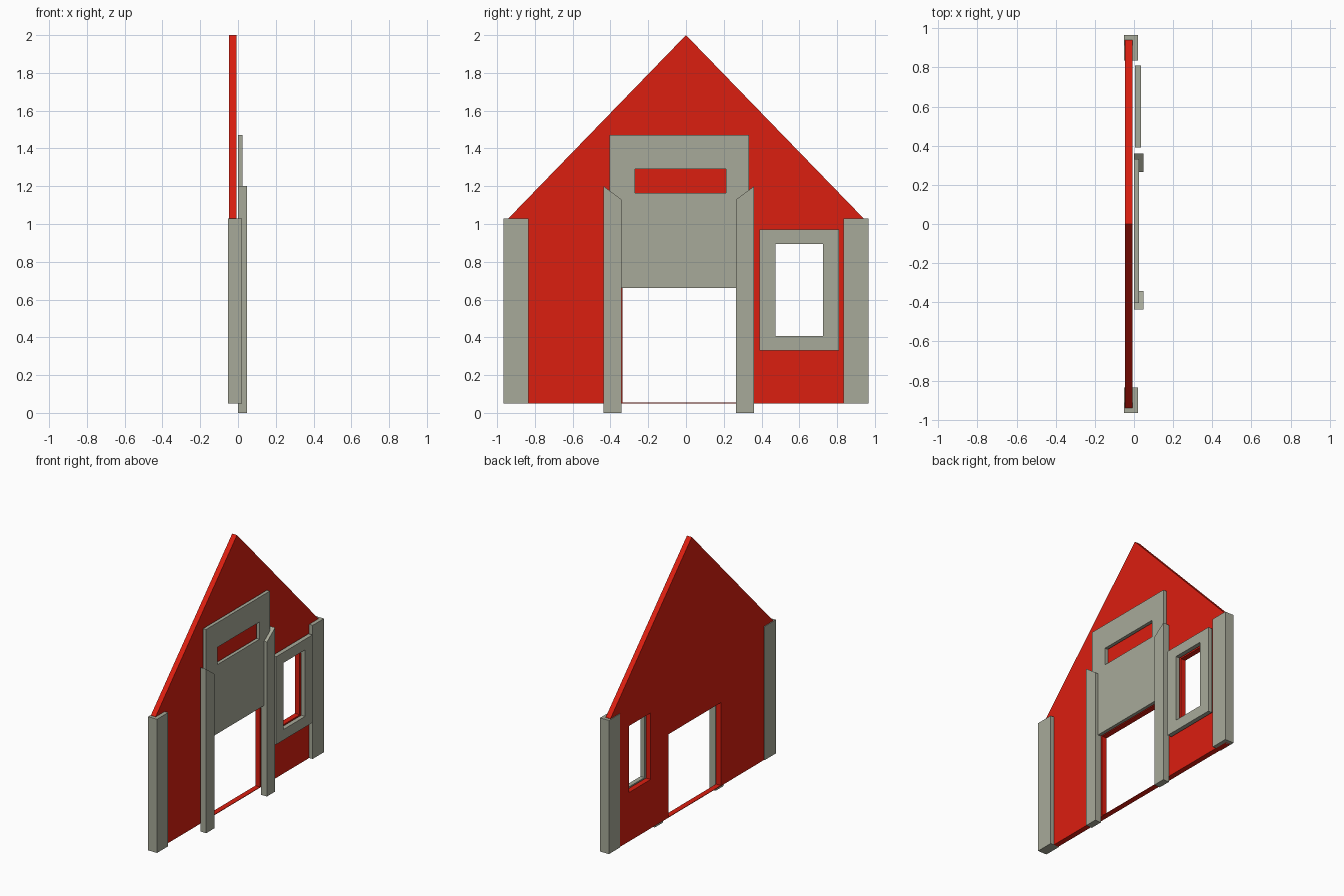
import bpy
import bmesh

if "Cube" in bpy.data.objects:
    bpy.data.objects.remove(bpy.data.objects["Cube"])


def material(name, rgb):
    mat = bpy.data.materials.new(name)
    mat.diffuse_color = (*rgb, 1.0)
    mat.use_nodes = True
    mat.node_tree.nodes["Principled BSDF"].inputs["Base Color"].default_value = mat.diffuse_color
    return mat


RED = material("red_paint", (0.71, 0.013, 0.005))
TRIM = material("trim_grey", (0.39, 0.40, 0.32))


def rect(y0, y1, z0, z1):
    return [(y0, z0), (y1, z0), (y1, z1), (y0, z1)]


def slab(name, x0, x1, loops, mat):
    """Extrude an outline (y, z), with optional hole loops, from x0 to x1."""
    bm = bmesh.new()
    edges = []
    for loop in loops:
        vs = [bm.verts.new((x0, y, z)) for y, z in loop]
        edges += [bm.edges.new((a, b)) for a, b in zip(vs, vs[1:] + vs[:1])]
    bmesh.ops.triangle_fill(bm, edges=edges, use_beauty=True, normal=(1, 0, 0))
    ext = bmesh.ops.extrude_face_region(bm, geom=bm.faces[:])
    moved = [g for g in ext["geom"] if isinstance(g, bmesh.types.BMVert)]
    bmesh.ops.translate(bm, verts=moved, vec=(x1 - x0, 0, 0))
    bmesh.ops.recalc_face_normals(bm, faces=bm.faces[:])
    mesh = bpy.data.meshes.new(name)
    bm.to_mesh(mesh)
    bm.free()
    mesh.materials.append(mat)
    ob = bpy.data.objects.new(name, mesh)
    bpy.context.collection.objects.link(ob)
    return ob


# Gabled wall with door and window openings
gable = [(-0.94, 0.05), (0.94, 0.05), (0.94, 1.03), (0, 2.0), (-0.94, 1.03)]
window = rect(0.475, 0.725, 0.408, 0.895)
door = rect(-0.337, 0.268, 0.054, 0.66)
slab("gable_wall", -0.047, -0.008, [gable, door, window], RED)

# Window surround
slab("window_frame", 0.004, 0.036, [rect(0.39, 0.81, 0.33, 0.972), window], TRIM)

# Panel above the door with a slot
slab("door_header", 0.0, 0.025,
     [rect(-0.405, 0.333, 0.66, 1.472), rect(-0.27, 0.213, 1.165, 1.292)], TRIM)

# Mirrored pairs: corner boards and slant-topped door posts
for side, s in (("left", -1), ("right", 1)):
    slab("corner_board_" + side, -0.052, 0.02,
         [rect(s * 0.835, s * 0.965, 0.05, 1.028)], TRIM)
    mid = -0.038
    inner, outer = mid + s * 0.304, mid + s * 0.398
    slab("door_post_" + side, 0.0, 0.048,
         [[(inner, 0), (outer, 0), (outer, 1.2), (inner, 1.13)]], TRIM)
